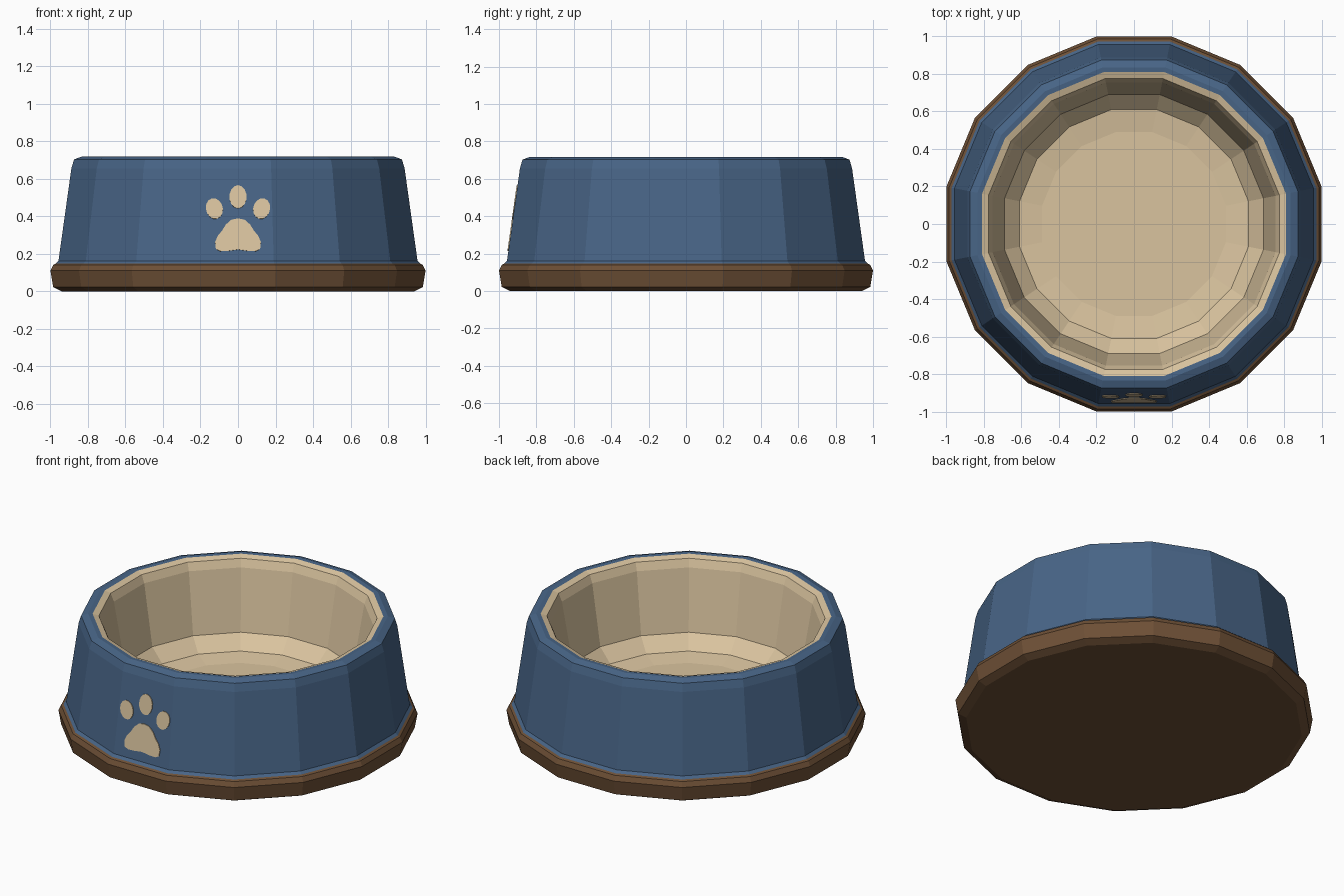
import bpy, bmesh, math
from mathutils import Vector

cube = bpy.data.objects.get("Cube")
if cube:
    bpy.data.objects.remove(cube, do_unlink=True)

SIDES = 16
HALF = math.pi / SIDES


def material(name, r, g, b):
    lin = [((c / 255 + 0.055) / 1.055) ** 2.4 for c in (r, g, b)]
    mat = bpy.data.materials.new(name)
    mat.use_nodes = True
    mat.diffuse_color = (*lin, 1)
    bsdf = next(n for n in mat.node_tree.nodes if n.type == "BSDF_PRINCIPLED")
    bsdf.inputs["Base Color"].default_value = (*lin, 1)
    return mat


blue = material("slate blue", 72, 101, 135)
brown = material("dark brown", 110, 80, 54)
cream = material("cream", 218, 196, 159)


def finish(name, bm, mat):
    mesh = bpy.data.meshes.new(name)
    bm.to_mesh(mesh)
    bm.free()
    mesh.materials.append(mat)
    obj = bpy.data.objects.new(name, mesh)
    bpy.context.collection.objects.link(obj)
    return obj


def lathe(name, profile, mat, cap_start=False, cap_end=False):
    """Faceted ring surface; profile is (flat-side radius, height)."""
    bm = bmesh.new()
    rings = []
    for r, z in profile:
        r /= math.cos(HALF)
        rings.append([bm.verts.new((r * math.cos(a), r * math.sin(a), z))
                      for a in [(2 * k + 1) * HALF for k in range(SIDES)]])
    for low, high in zip(rings, rings[1:]):
        for k in range(SIDES):
            n = (k + 1) % SIDES
            bm.faces.new((low[k], low[n], high[n], high[k]))
    if cap_start:
        bm.faces.new(rings[0][::-1])
    if cap_end:
        bm.faces.new(rings[-1])
    return finish(name, bm, mat)


# Foot ring, outer wall and inner bowl
lathe("base_ring", [(0.94, 0), (0.985, 0.022), (1.0, 0.11), (0.985, 0.14), (0.972, 0.147)],
      brown, cap_start=True)
WALL_LOW, WALL_HIGH = (0.957, 0.162), (0.888, 0.655)
lathe("outer_wall", [(0.972, 0.147), WALL_LOW, WALL_HIGH, (0.874, 0.703),
                     (0.835, 0.717), (0.81, 0.715)], blue)
lathe("inner_bowl", [(0.81, 0.715), (0.775, 0.703), (0.755, 0.655), (0.69, 0.28),
                     (0.61, 0.20), (0.49, 0.183)], cream, cap_end=True)


# Paw emblem: thin plates lying on the sloped front facet
def plate(name, outline):
    slope = (WALL_HIGH[0] - WALL_LOW[0]) / (WALL_HIGH[1] - WALL_LOW[1])
    normal = Vector((0, -1, -slope)).normalized()
    if normal.z < 0:
        normal.z = -normal.z
    bm = bmesh.new()
    face = bm.faces.new([bm.verts.new((x, -(WALL_LOW[0] + (z - WALL_LOW[1]) * slope), z))
                         for x, z in outline])
    out = bmesh.ops.extrude_face_region(bm, geom=[face])
    bmesh.ops.translate(bm, vec=normal * 0.005,
                        verts=[v for v in out["geom"] if isinstance(v, bmesh.types.BMVert)])
    bmesh.ops.recalc_face_normals(bm, faces=bm.faces)
    return finish(name, bm, cream)


def oval(cx, cz, rx, rz, tilt=0):
    points = []
    for k in range(14):
        a = math.tau * k / 14 + math.pi / 2
        u, v = rx * math.cos(a), rz * math.sin(a)
        points.append((cx + u * math.cos(tilt) - v * math.sin(tilt),
                       cz + u * math.sin(tilt) + v * math.cos(tilt)))
    return points


plate("paw_toe_middle", oval(0, 0.503, 0.046, 0.062))
for side, name in ((1, "paw_toe_left"), (-1, "paw_toe_right")):
    plate(name, oval(side * 0.126, 0.44, 0.045, 0.056, side * -0.25))

half = [(0.035, 0.381), (0.065, 0.355), (0.085, 0.322), (0.108, 0.295), (0.122, 0.262),
        (0.118, 0.225), (0.095, 0.213), (0.05, 0.215)]
plate("paw_pad", [(0, 0.388)] + half + [(0, 0.222)] + [(-x, z) for x, z in reversed(half)])
